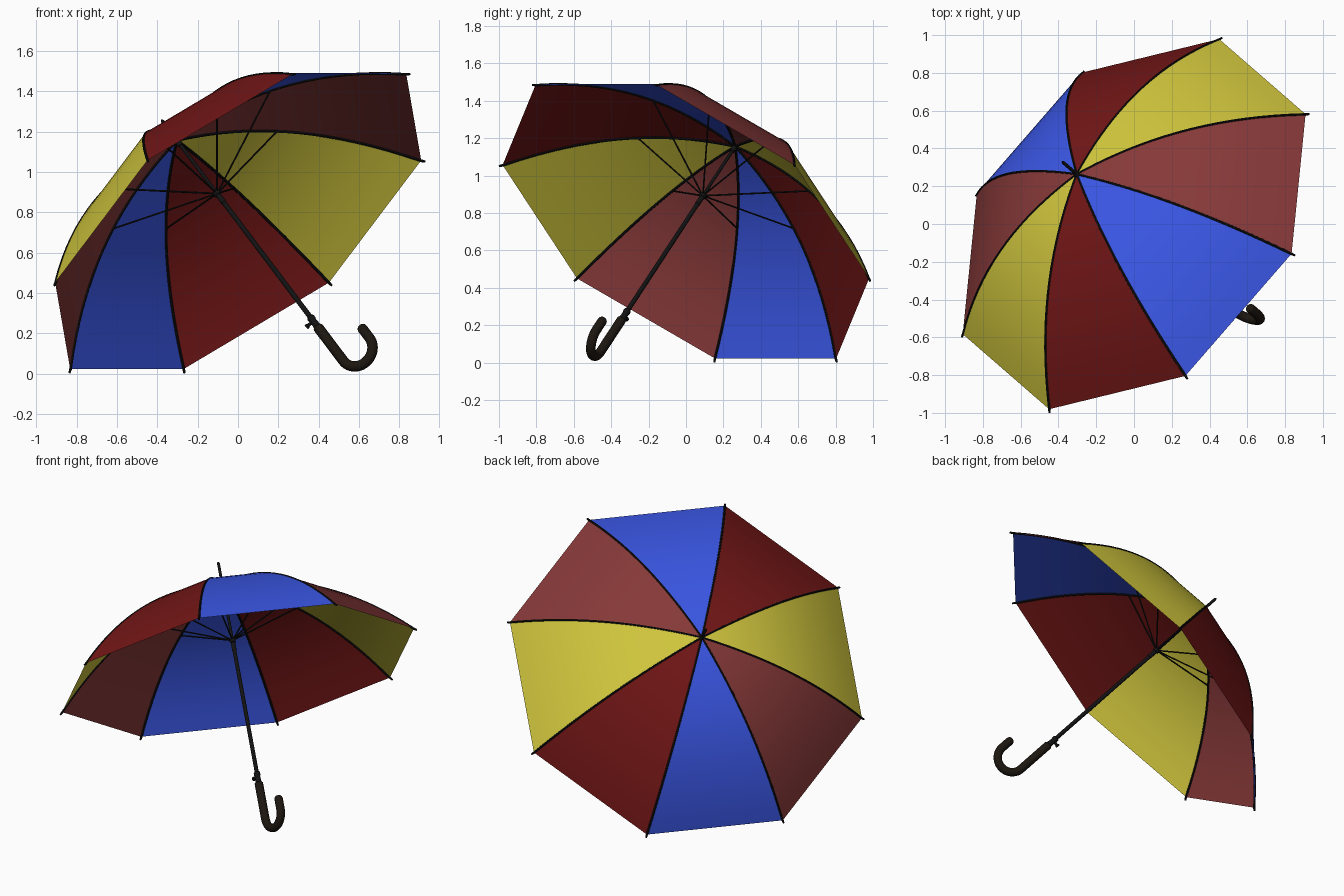
import bpy, bmesh
from math import sin, cos, pi, radians
from mathutils import Matrix, Vector

if "Cube" in bpy.data.objects:
    bpy.data.objects.remove(bpy.data.objects["Cube"])

# The umbrella is built upright around its shaft (rim plane at local z = 0), then tilted
FRAME = (Matrix.Translation((0, 0, 0.755)) @ Matrix.Rotation(radians(-41), 4, 'Z')
         @ Matrix.Rotation(radians(-45), 4, 'Y'))
R = 1.12


def material(name, rgb):
    m = bpy.data.materials.new(name)
    m.diffuse_color = (*rgb, 1)
    m.use_nodes = True
    m.node_tree.nodes["Principled BSDF"].inputs["Base Color"].default_value = m.diffuse_color
    return m


blue = material("blue_cloth", (0.043, 0.095, 0.79))
red = material("red_cloth", (0.17, 0.008, 0.008))
yellow = material("yellow_cloth", (0.64, 0.57, 0.047))
maroon = material("maroon_cloth", (0.24, 0.04, 0.04))
black = material("black_metal", (0.006, 0.006, 0.006))
wood = material("dark_wood", (0.012, 0.008, 0.005))


def height(r):
    return 0.57 - 0.1 * r - 0.25 * r * r - 0.104 * r ** 3


def polar(r, a, z):
    return Vector((r * cos(a), r * sin(a), z))


def rib_angle(k):
    return radians(22.5 + 45 * k)


def tubes(name, paths, radius, mat, sides=2):
    """Round tubes along paths of (point, radius factor)."""
    cu = bpy.data.curves.new(name, 'CURVE')
    cu.dimensions = '3D'
    cu.bevel_depth = radius
    cu.bevel_resolution = sides
    cu.use_fill_caps = True
    for path in paths:
        sp = cu.splines.new('POLY')
        sp.points.add(len(path) - 1)
        for p, (co, f) in zip(sp.points, path):
            p.co = (*co, 1)
            p.radius = f
        sp.use_smooth = True
    cu.materials.append(mat)
    ob = bpy.data.objects.new(name, cu)
    bpy.context.collection.objects.link(ob)
    ob.matrix_world = FRAME
    bpy.ops.object.select_all(action='DESELECT')
    ob.select_set(True)
    bpy.context.view_layer.objects.active = ob
    bpy.ops.object.convert(target='MESH')
    bpy.ops.object.shade_smooth_by_angle(angle=radians(40))
    return ob


# Canopy: eight cloth panels, each straight from rib to rib
ROWS, COLS = 18, 4
colours = [maroon, yellow, red, blue, maroon, yellow, red, blue]
for k in range(8):
    bm = bmesh.new()
    apex = bm.verts.new((0, 0, height(0)))
    grid = []
    for i in range(1, ROWS + 1):
        r = R * i / ROWS
        a = polar(r, rib_angle(k), height(r))
        b = polar(r, rib_angle(k + 1), height(r))
        grid.append([bm.verts.new(a.lerp(b, j / COLS)) for j in range(COLS + 1)])
    for j in range(COLS):
        bm.faces.new((apex, grid[0][j], grid[0][j + 1]))
        for i in range(ROWS - 1):
            bm.faces.new((grid[i][j], grid[i + 1][j], grid[i + 1][j + 1], grid[i][j + 1]))
    for f in bm.faces:
        f.smooth = True
    me = bpy.data.meshes.new(f"canopy_panel_{k + 1}")
    bm.to_mesh(me)
    bm.free()
    me.materials.append(colours[k])
    ob = bpy.data.objects.new(me.name, me)
    bpy.context.collection.objects.link(ob)
    ob.matrix_world = FRAME

# Ribs follow the seams and poke out slightly at the rim
ribs = []
for k in range(8):
    rs = [R * i / ROWS for i in range(ROWS + 1)]
    path = [(polar(r, rib_angle(k), height(r) - 0.003), 1) for r in rs]
    ribs.append(path + [(polar(R + 0.015, rib_angle(k), -0.016), 0.8)])
tubes("ribs", ribs, 0.007, black)

# Stretchers from the runner to the ribs
tubes("stretchers", [[(polar(0.012, rib_angle(k), 0.2), 1),
                      (polar(0.52, rib_angle(k), height(0.52) - 0.006), 1)] for k in range(8)],
      0.0045, black)


def axial(profile):
    return [[(Vector((0, 0, z)), r) for z, r in profile]]


# Shaft with pointed ferrule, hub, runner and collar
tubes("shaft", axial([(-0.76, 0.013), (0.2, 0.012), (0.2005, 0.009), (0.58, 0.009),
                      (0.7, 0.009), (0.71, 0.005)]), 1, black, 4)
tubes("hub", axial([(0.53, 0.014), (0.575, 0.016), (0.585, 0.01)]), 1, black, 4)
tubes("runner", axial([(0.13, 0.014), (0.18, 0.014), (0.185, 0.019), (0.205, 0.019)]), 1, black, 4)
tubes("collar", axial([(-0.67, 0.014), (-0.675, 0.02), (-0.69, 0.02), (-0.7, 0.016),
                       (-0.75, 0.02)]), 1, black, 4)

# Release button on the side away from the hook
U = polar(1, rib_angle(0), 0)
Z = Vector((0, 0, 1))
tubes("release_button", [[(-U * 0.01 - Z * 0.7, 0.8), (-U * 0.034 - Z * 0.7, 0.8),
                          (-U * 0.036 - Z * 0.7, 1.2), (-U * 0.046 - Z * 0.7, 1.2)]],
      0.011, black, 3)

# Hooked handle
HOOK, HC, GRIP = 0.087, -0.98, 0.026
path = [(-Z * 0.738, 0.7), (-Z * 0.744, 1), (-Z * 0.86, 1)]
for i in range(21):
    t = pi * i / 20
    path.append((U * HOOK * (1 - cos(t)) + Z * (HC - HOOK * sin(t)), 1))
for z, f in ((-0.915, 1), (-0.904, 0.88), (-0.897, 0.65), (-0.893, 0.3)):
    path.append((U * HOOK * 2 + Z * z, f))
tubes("handle", [path], GRIP, wood, 5)
